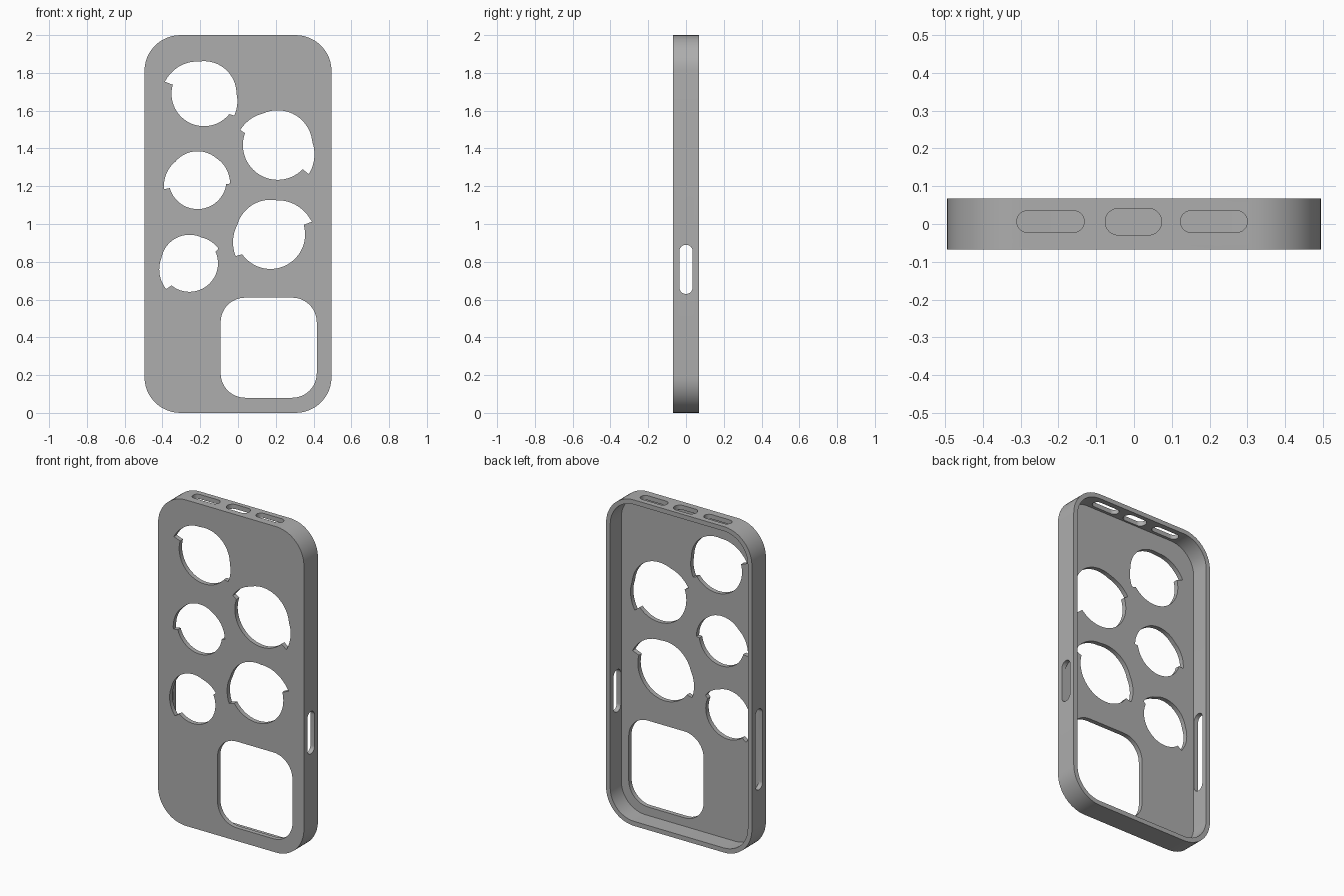
import bpy, bmesh
from math import sin, cos, pi, radians
from mathutils import Vector

if "Cube" in bpy.data.objects:
    bpy.data.objects.remove(bpy.data.objects["Cube"])

HALF_W, HALF_D, HEIGHT, CORNER, WALL = 0.495, 0.068, 2.0, 0.19, 0.028

grey = bpy.data.materials.new("matte grey")
grey.use_nodes = True
colour = (0.42, 0.42, 0.42, 1)
grey.diffuse_color = colour
grey.node_tree.nodes["Principled BSDF"].inputs["Base Color"].default_value = colour


def rounded_rect(u0, u1, v0, v1, r, steps=12):
    """Counter-clockwise outline of a rectangle with round corners."""
    centres = [(u1 - r, v1 - r), (u0 + r, v1 - r), (u0 + r, v0 + r), (u1 - r, v0 + r)]
    return [(cu + r * cos((q + i / steps) * pi / 2), cv + r * sin((q + i / steps) * pi / 2))
            for q, (cu, cv) in enumerate(centres) for i in range(steps + 1)]


def eared_circle(cx, cz, r, ears):
    """Circle whose radius ramps from a start angle up to a tip, then steps back."""
    pts = []
    angles = set(range(0, 360, 4))
    for start, tip, _ in ears:
        side = 1 if tip > start else -1
        angles |= {tip % 360, (tip + 3 * side) % 360}
    for a in sorted(angles):
        rad = r
        for start, tip, grow in ears:
            side = 1 if tip > start else -1
            along = ((a - start) * side) % 360
            span = abs(tip - start)
            if along <= span:
                rad = r * (1 + (grow - 1) * along / span)
        pts.append((cx + rad * cos(radians(a)), cz + rad * sin(radians(a))))
    return pts


def prism(name, outline, axis, lo, hi):
    """Extrude a flat outline along the x, y or z axis."""
    place = {"x": lambda u, v, w: (w, u, v),
             "y": lambda u, v, w: (u, w, v),
             "z": lambda u, v, w: (u, v, w)}[axis]
    bm = bmesh.new()
    face = bm.faces.new([bm.verts.new(place(u, v, lo)) for u, v in outline])
    grown = bmesh.ops.extrude_face_region(bm, geom=[face])["geom"]
    bmesh.ops.translate(bm, vec=Vector(place(0, 0, hi - lo)),
                        verts=[g for g in grown if isinstance(g, bmesh.types.BMVert)])
    bmesh.ops.recalc_face_normals(bm, faces=bm.faces)
    mesh = bpy.data.meshes.new(name)
    bm.to_mesh(mesh)
    bm.free()
    mesh.materials.append(grey)
    obj = bpy.data.objects.new(name, mesh)
    bpy.context.collection.objects.link(obj)
    return obj


# Outer body
case = prism("phone_case", rounded_rect(-HALF_W, HALF_W, 0, HEIGHT, CORNER), "y", -HALF_D, HALF_D)

# Pocket, open at the back
inner = rounded_rect(-HALF_W + WALL, HALF_W - WALL, WALL, HEIGHT - WALL, CORNER - WALL)
cutters = [prism("pocket_cutter", inner, "y", -HALF_D + WALL, 0.2)]

# Square camera window
front = (-0.2, 0)
cutters.append(prism("window_cutter", rounded_rect(-0.092, 0.417, 0.08, 0.61, 0.13), "y", *front))

# Round openings with two pointed ears each: centre, radius, (start, tip, growth)
openings = [
    (-0.18, 1.69, 0.172, [(100, 163, 1.26), (0, -36, 1.15)]),
    (0.21, 1.418, 0.184, [(115, 158, 1.16), (5, -43, 1.23)]),
    (-0.214, 1.232, 0.153, [(140, 195, 1.2), (50, -6, 1.13)]),
    (0.172, 0.945, 0.183, [(80, 17, 1.25), (165, 212, 1.19)]),
    (-0.257, 0.792, 0.151, [(65, 27, 1.14), (170, 228, 1.22)]),
]
for cx, cz, r, ears in openings:
    cutters.append(prism("opening_cutter", eared_circle(cx, cz, r, ears), "y", *front))

# Button slots in the two side walls
for z0, z1, lo, hi in [(0.63, 0.89, 0.4, 0.6), (0.41, 0.905, -0.6, -0.4)]:
    cutters.append(prism("side_slot_cutter", rounded_rect(-0.035, 0.035, z0, z1, 0.0345), "x", lo, hi))

# Three slots in the top wall
for x0, x1, y0, y1 in [(-0.31, -0.132, -0.022, 0.035), (-0.076, 0.073, -0.029, 0.041),
                       (0.123, 0.3, -0.022, 0.035)]:
    slot = rounded_rect(x0, x1, y0, y1, (y1 - y0) * 0.49)
    cutters.append(prism("top_slot_cutter", slot, "z", 1.9, 2.1))

# Cut everything, bake the result and drop the cutters
for cutter in cutters:
    mod = case.modifiers.new("cut", "BOOLEAN")
    mod.operation, mod.solver, mod.object = "DIFFERENCE", "EXACT", cutter
bpy.context.view_layer.update()
graph = bpy.context.evaluated_depsgraph_get()
result = bpy.data.meshes.new_from_object(case.evaluated_get(graph))
case.modifiers.clear()
case.data = result
for cutter in cutters:
    bpy.data.objects.remove(cutter)

# Smooth round walls, keep the rims sharp
bpy.ops.object.select_all(action="DESELECT")
case.select_set(True)
bpy.context.view_layer.objects.active = case
bpy.ops.object.shade_smooth_by_angle(angle=radians(25))
